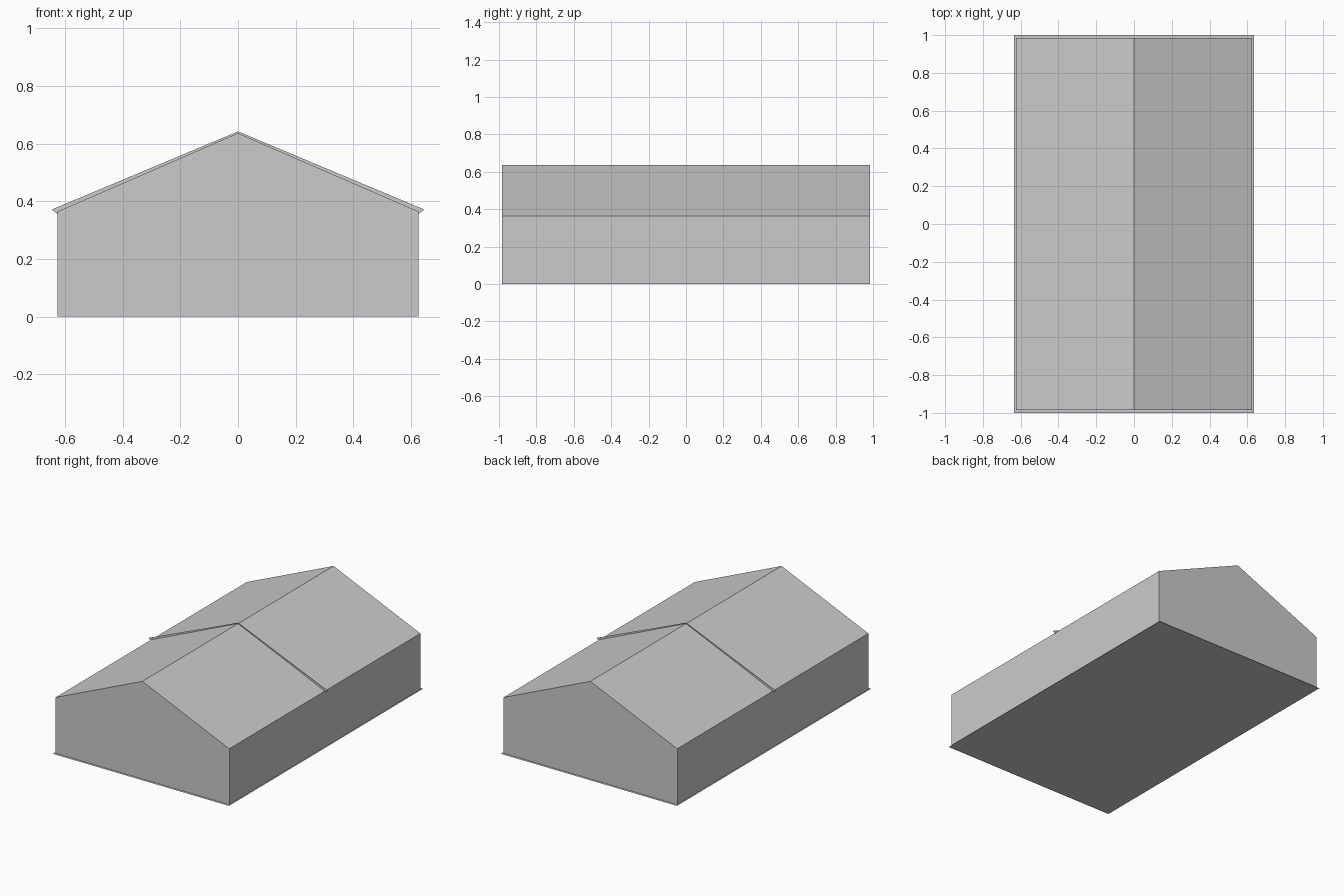
import bpy

if "Cube" in bpy.data.objects:
    bpy.data.objects.remove(bpy.data.objects["Cube"])


def make_object(name, verts, faces):
    mesh = bpy.data.meshes.new(name)
    mesh.from_pydata(verts, [], faces)
    mesh.update()
    obj = bpy.data.objects.new(name, mesh)
    bpy.context.collection.objects.link(obj)
    return obj


# gabled hall: walls and roof swept along y, open where it meets the floor
HALF_W, HALF_L, EAVE, RIDGE = 0.626, 0.984, 0.364, 0.636
profile = [(-HALF_W, 0), (HALF_W, 0), (HALF_W, EAVE), (0, RIDGE), (-HALF_W, EAVE)]
n = len(profile)
verts = [(x, y, z) for y in (-HALF_L, HALF_L) for x, z in profile]
faces = [tuple(range(n)), tuple(reversed(range(n, 2 * n)))]
faces += [(i, i + n, (i + 1) % n + n, (i + 1) % n) for i in range(1, n)]
make_object("hall_shell", verts, faces)

# thin floor sheet projecting slightly beyond the walls
make_object("floor_sheet",
            [(-0.635, -1, 0), (0.635, -1, 0), (0.635, 1, 0), (-0.635, 1, 0)],
            [(3, 2, 1, 0)])

# paper-thin rafter fin standing across the middle of the roof
half = [(0, 0.642), (0, 0.605), (0.615, 0.347), (0.646, 0.371)]
fin = make_object("rafter_fin", [(x, 0, z) for x, z in half], [(0, 1, 2, 3)])
mirror = fin.modifiers.new("mirror", 'MIRROR')
mirror.use_axis[0] = True
